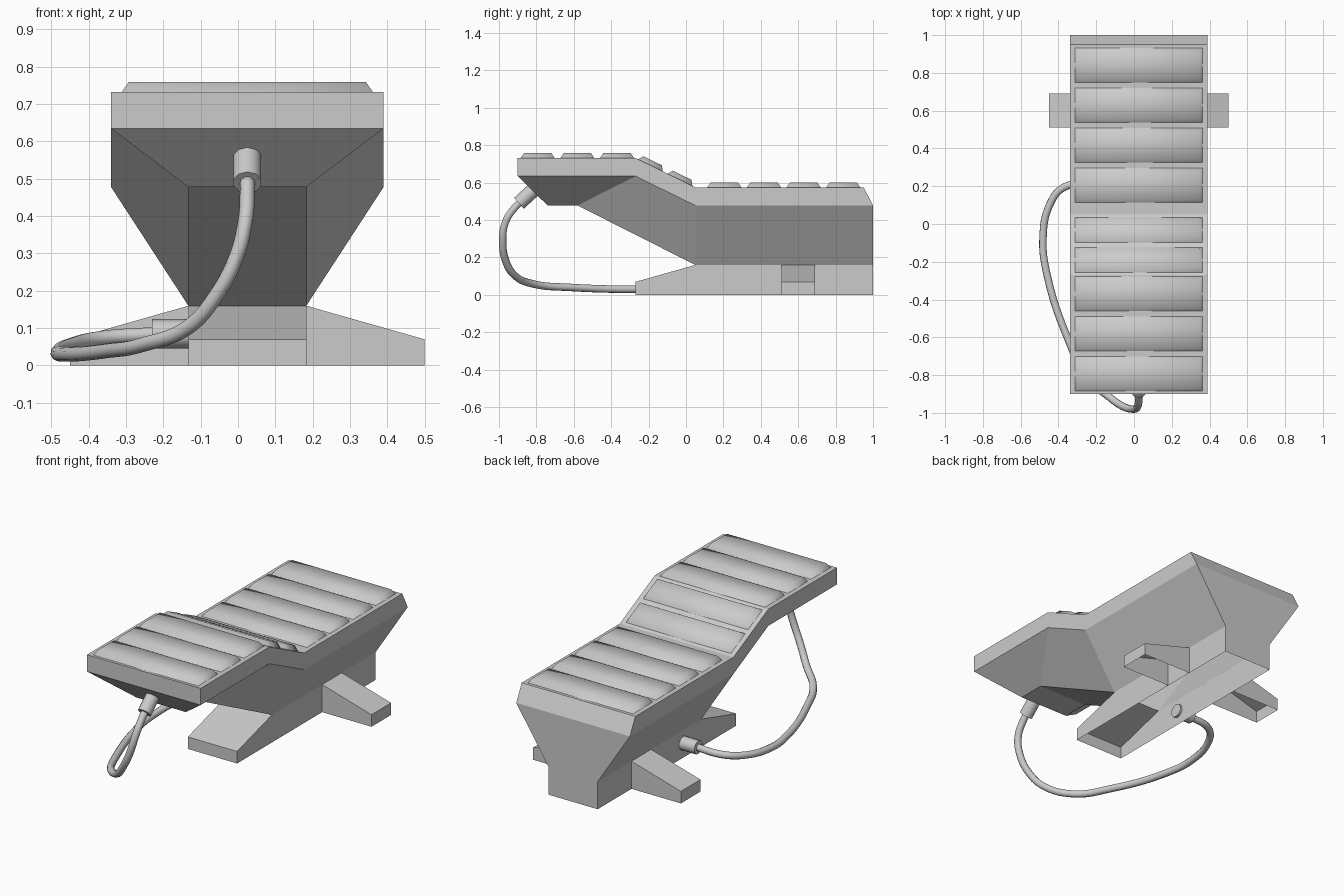
import bpy, bmesh, math
from mathutils import Vector, Matrix

if "Cube" in bpy.data.objects:
    bpy.data.objects.remove(bpy.data.objects["Cube"])

CX = 0.025            # centreline of the bed
RIM_W, BASE_W, FOOT_W = 0.365, 0.158, 0.475

grey = bpy.data.materials.new("light grey")
grey.use_nodes = True
grey.diffuse_color = (0.6, 0.6, 0.6, 1)
grey.node_tree.nodes["Principled BSDF"].inputs["Base Color"].default_value = (0.6, 0.6, 0.6, 1)


def finish(name, bm, smooth=False):
    """Turn a bmesh into a coloured object."""
    bmesh.ops.remove_doubles(bm, verts=bm.verts, dist=0.0005)
    bmesh.ops.recalc_face_normals(bm, faces=bm.faces)
    for f in bm.faces:
        f.smooth = smooth
    me = bpy.data.meshes.new(name)
    bm.to_mesh(me)
    bm.free()
    me.materials.append(grey)
    ob = bpy.data.objects.new(name, me)
    bpy.context.collection.objects.link(ob)
    return ob


def mirrored_ring(bm, half):
    """Verts for (half width, y, z) points down one side and back up the other."""
    right = [bm.verts.new((CX - w, y, z)) for w, y, z in half]
    left = [bm.verts.new((CX + w, y, z)) for w, y, z in reversed(half)]
    return right + left


def bridge(bm, a, b, skip=()):
    n = len(a)
    for i in range(n):
        if i not in skip:
            j = (i + 1) % n
            bm.faces.new((a[i], a[j], b[j], b[i]))


# Bed hull: stations along the length, each with a keel, rim and top point
top = [(-0.9, 0.732), (-0.27, 0.732), (0.05, 0.575), (0.95, 0.575)]
rim = [(-0.9, 0.635), (-0.27, 0.635), (0.05, 0.478), (1.0, 0.478)]
keel = [(-0.74, 0.478), (-0.58, 0.478), (0.05, 0.16), (1.0, 0.16)]
bm = bmesh.new()
rings = [mirrored_ring(bm, [(BASE_W, *k), (RIM_W, *r), (RIM_W, *t)])
         for k, r, t in zip(keel, rim, top)]
for i in range(3):
    # the underside stays open above the hollow base
    bridge(bm, rings[i], rings[i + 1], skip=(5,) if i == 2 else ())
for r in (rings[0], rings[-1]):
    bm.faces.new((r[0], r[1], r[4], r[5]))
    bm.faces.new((r[1], r[2], r[3], r[4]))

# Hollow base with the sloping front foot, joined to the hull
base = [mirrored_ring(bm, [(BASE_W, y, 0), (BASE_W, y, z)])
        for y, z in ((-0.27, 0.07), (0.05, 0.16), (1.0, 0.16))]
bridge(bm, base[0], base[1], skip=(3,))
bridge(bm, base[1], base[2], skip=(1, 3))
bm.faces.new(base[0])
bm.faces.new(base[2])
finish("bed_body", bm)

# Side feet, open underneath
for name, s in (("left_foot", 1), ("right_foot", -1)):
    bm = bmesh.new()
    sides = [[bm.verts.new((CX + s * x, y, z)) for x, z in
              ((BASE_W, 0), (BASE_W, 0.16), (FOOT_W, 0.07), (FOOT_W, 0))]
             for y in (0.51, 0.69)]
    bridge(bm, *sides, skip=(0, 3))
    for side in sides:
        bm.faces.new(side)
    finish(name, bm)


# Cushions: softly shaded pads with sloping edges
def cushion(name, y, z, length, pitch=0.0):
    bm = bmesh.new()
    place = Matrix.Translation((CX, y, z)) @ Matrix.Rotation(pitch, 4, "X")
    loops = []
    for inset, h in ((0, -0.002), (0.02, 0.027)):
        w, d = 0.338 - inset, length / 2 - inset
        loops.append([bm.verts.new(place @ Vector((w * a, d * b, h)))
                      for a, b in ((-1, -1), (1, -1), (1, 1), (-1, 1))])
    bridge(bm, *loops)
    bm.faces.new(loops[1])
    finish(name, bm, smooth=True)


for i in range(3):
    cushion(f"head_cushion_{i + 1}", -0.793 + 0.212 * i, 0.732, 0.185)
for i in range(4):
    cushion(f"foot_cushion_{i + 1}", 0.205 + 0.212 * i, 0.575, 0.185)
slope = math.atan2(0.157, 0.32)
for i, y in enumerate((-0.19, -0.032)):
    z = 0.732 - (y + 0.27) * math.tan(slope)
    cushion(f"slope_cushion_{i + 1}", y, z, 0.15, -slope)


# Hose sockets
def socket(name, start, end):
    start, end = Vector(start), Vector(end)
    axis = end - start
    bm = bmesh.new()
    bmesh.ops.create_cone(bm, cap_ends=True, segments=10, radius1=0.039, radius2=0.039,
                          depth=axis.length)
    turn = axis.to_track_quat("Z", "Y").to_matrix().to_4x4()
    bm.transform(Matrix.Translation((start + end) / 2) @ turn)
    ob = finish(name, bm)
    bpy.ops.object.select_all(action="DESELECT")
    ob.select_set(True)
    bpy.context.view_layer.objects.active = ob
    bpy.ops.object.shade_smooth_by_angle(angle=math.radians(50))


socket("head_socket", (CX, -0.80, 0.575), (CX, -0.893, 0.49))
socket("base_socket", (-0.12, 0.215, 0.085), (-0.23, 0.215, 0.085))

# Hose looping from the head to the side of the base
path = [(CX, -0.86, 0.52), (CX, -0.91, 0.473), (0.02, -0.965, 0.39), (-0.005, -0.98, 0.29),
        (-0.06, -0.965, 0.185), (-0.13, -0.917, 0.105), (-0.25, -0.81, 0.057),
        (-0.345, -0.62, 0.04), (-0.46, -0.27, 0.03), (-0.482, -0.08, 0.035),
        (-0.445, 0.105, 0.055), (-0.37, 0.195, 0.073), (-0.2, 0.215, 0.085)]
cu = bpy.data.curves.new("hose", "CURVE")
cu.dimensions = "3D"
cu.bevel_depth = 0.02
cu.bevel_resolution = 3
cu.resolution_u = 6
sp = cu.splines.new("BEZIER")
sp.bezier_points.add(len(path) - 1)
for p, co in zip(sp.bezier_points, path):
    p.co = co
    p.handle_left_type = p.handle_right_type = "AUTO"
cu.materials.append(grey)
hose = bpy.data.objects.new("hose", cu)
bpy.context.collection.objects.link(hose)
bpy.ops.object.select_all(action="DESELECT")
hose.select_set(True)
bpy.context.view_layer.objects.active = hose
bpy.ops.object.convert(target="MESH")
bpy.ops.object.shade_smooth()
